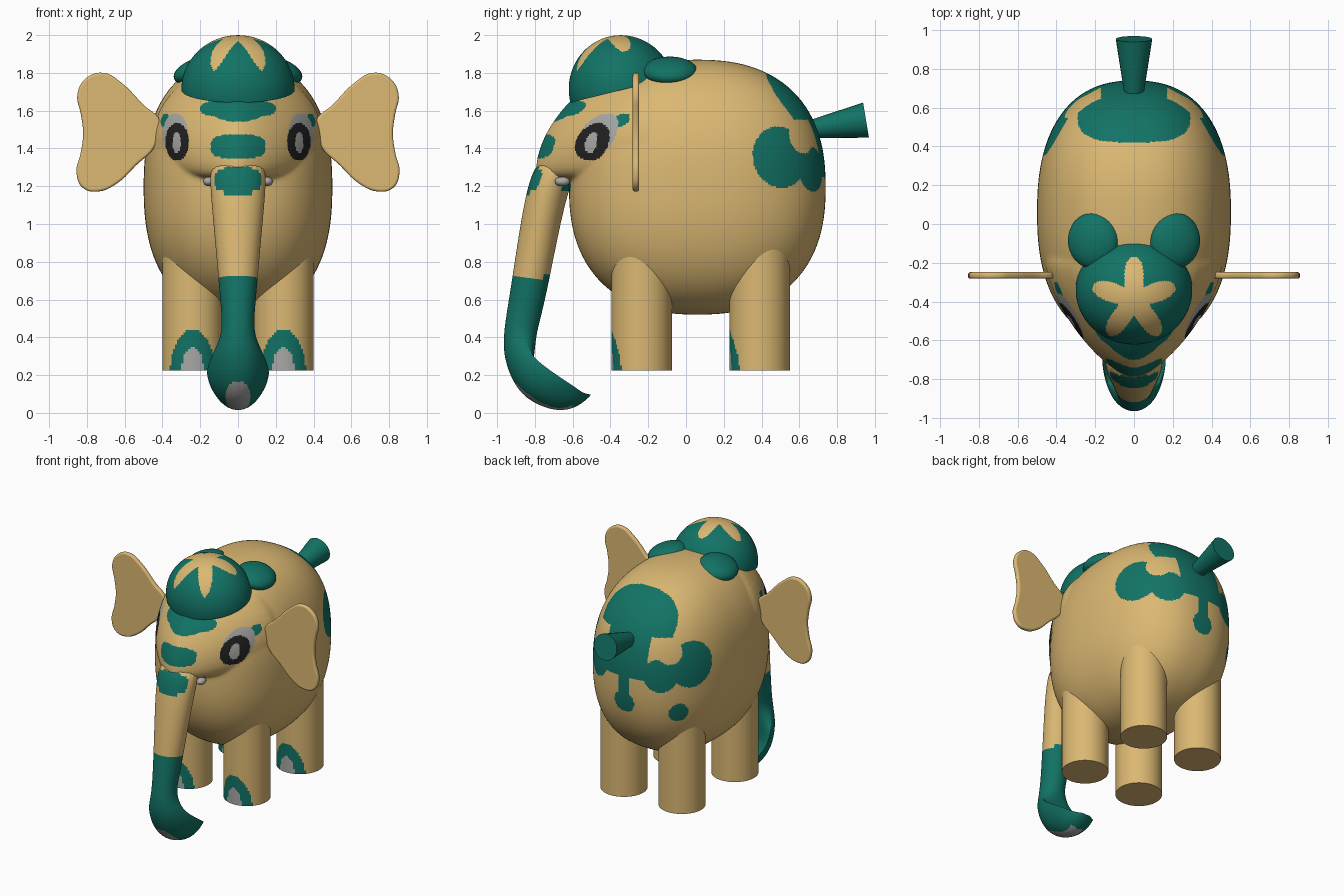
import bpy, bmesh
from math import sin, cos, pi, atan2, radians
from mathutils import Vector, Matrix

cube = bpy.data.objects.get("Cube")
if cube:
    bpy.data.objects.remove(cube, do_unlink=True)


def material(name, r, g, b):
    m = bpy.data.materials.new(name)
    m.use_nodes = True
    m.diffuse_color = (r, g, b, 1)
    node = next(n for n in m.node_tree.nodes if n.type == 'BSDF_PRINCIPLED')
    node.inputs["Base Color"].default_value = (r, g, b, 1)
    node.inputs["Roughness"].default_value = 0.7
    return m


PALETTE = [material("tan_skin", .71, .48, .17), material("teal_patch", .006, .17, .13),
           material("light_grey", .39, .39, .38), material("eye_black", .016, .015, .015)]
TAN, TEAL, GREY, BLACK = range(4)


def finish(name, data, rule=None, colour=TAN, modifiers=()):
    """Make an object, bake its modifiers, smooth it and colour its faces."""
    if isinstance(data, bmesh.types.BMesh):
        bm, data = data, bpy.data.meshes.new(name)
        bmesh.ops.recalc_face_normals(bm, faces=bm.faces)
        bm.to_mesh(data)
        bm.free()
    ob = bpy.data.objects.new(name, data)
    bpy.context.collection.objects.link(ob)
    for kind, settings in modifiers:
        mod = ob.modifiers.new(kind, kind)
        for key, value in settings.items():
            setattr(mod, key, value)
    bpy.ops.object.select_all(action='DESELECT')
    ob.select_set(True)
    bpy.context.view_layer.objects.active = ob
    bpy.ops.object.convert(target='MESH')
    ob = bpy.context.view_layer.objects.active
    ob.data.materials.clear()
    for m in PALETTE:
        ob.data.materials.append(m)
    for p in ob.data.polygons:
        p.material_index = rule(p.center, p.normal) if rule else colour
    bpy.ops.object.shade_smooth_by_angle(angle=radians(40))
    return ob


def loft(bm, rings):
    """Skin a list of closed rings and cap both ends."""
    loops = [[bm.verts.new(p) for p in ring] for ring in rings]
    n = len(loops[0])
    for a, b in zip(loops, loops[1:]):
        for i in range(n):
            j = (i + 1) % n
            bm.faces.new((a[i], a[j], b[j], b[i]))
    bm.faces.new(loops[0])
    bm.faces.new(loops[-1])


def spow(v, e):
    return abs(v) ** e * (1 if v >= 0 else -1)


def oval(u, v, cu, cv, ru, rv, n=2):
    return abs((u - cu) / ru) ** n + abs((v - cv) / rv) ** n < 1


def near(c, x, y, z, r):
    return (c - Vector((x, y, z))).length < r


def ellipsoid(name, centre, radii, colour, tilt=0):
    bm = bmesh.new()
    bmesh.ops.create_uvsphere(bm, u_segments=32, v_segments=20, radius=1)
    mat = Matrix.Translation(centre) @ Matrix.Rotation(tilt, 4, 'Y') @ Matrix.Diagonal((*radii, 1))
    bmesh.ops.transform(bm, matrix=mat, verts=bm.verts)
    return finish(name, bm, colour=colour)


# Colour rules
def trunk_stripes(c):
    return c.y < -.5 and (oval(c.x, c.z, 0, 1.41, .145, .065, 3)
                          or oval(c.x, c.z, 0, 1.23, .125, .07, 3))


def rump_patch(c):
    a, z = abs(c.x), c.z
    if c.y < .3:
        return False
    if z > 1.55 and oval(c.x, c.y, 0, .56, .29, .14, 3):
        return True
    if near(c, .32 * (1 if c.x > 0 else -1), .64, 1.47, .1):
        return False
    mirrored = Vector((a, c.y, z))
    return ((a < .17 and 1.25 < z < 1.7 and c.y > .5)
            or near(mirrored, .43, .52, 1.36, .17) or near(mirrored, .25, .66, 1.29, .12)
            or (a < .045 and 1.05 < z < 1.3) or near(c, 0, .73, 1.06, .08)
            or near(c, -.35, .585, 1.01, .07))


def body_rule(c, n):
    a, z = abs(c.x), c.z
    if c.y < -.3:
        if oval(a, z, .325, 1.43, .022, .055):
            return GREY
        if oval(a, z, .322, 1.435, .062, .1):
            return BLACK
        if oval(a, z, .332, 1.475, .066, .11):
            return GREY
        if oval(a, z, .385, 1.545, .025, .04):
            return TEAL
    forehead = c.y < -.5 and (oval(c.x, z, 0, 1.61, .2, .045, 3) or oval(c.x, z, 0, 1.59, .13, .05))
    return TEAL if forehead or trunk_stripes(c) or rump_patch(c) else TAN


def trunk_rule(c, n):
    if oval(c.x, c.z, 0, .085, .065, .085) and n.z < .2 and c.y < -.6:
        return GREY
    return TEAL if c.z < .72 or trunk_stripes(c) else TAN


def star_rule(c, n):
    x, y = c.x, c.y + .39
    r = .155 + .07 * cos(5 * (atan2(y, x) - pi / 2))
    return TAN if (x * x + y * y) ** .5 < r and c.z > 1.75 else TEAL


# Body and head, fused into one skin
bm = bmesh.new()
bmesh.ops.create_uvsphere(bm, u_segments=64, v_segments=40, radius=1)
for v in bm.verts:
    k = sum(abs(q) ** 2.4 for q in v.co) ** (-1 / 2.4)
    v.co = Vector((v.co.x * .5, v.co.y * .68, v.co.z * .675)) * k + Vector((0, .06, 1.195))
head = [(1.78, .27, .2), (1.72, .33, .34), (1.64, .40, .43), (1.55, .44, .5), (1.46, .46, .555),
        (1.36, .455, .59), (1.28, .42, .6), (1.24, .35, .58), (1.22, .2, .45)]
loft(bm, [[(a * spow(cos(t), 1.33), -.2 + b * spow(sin(t), 1.33), z)
           for t in (2 * pi * i / 64 for i in range(64))] for z, a, b in head])
finish("body_and_head", bm, body_rule, modifiers=[
    ("SUBSURF", {"levels": 1}),
    ("REMESH", {"mode": 'VOXEL', "voxel_size": .0098}),
    ("SMOOTH", {"factor": .5, "iterations": 14})])

# Trunk: outer y z, inner y z, half width, hollowness of the scoop
sections = [(-.78, 1.36, -.55, 1.34, .15, 0), (-.843, 1.2, -.62, 1.2, .15, 0),
            (-.89, .92, -.685, .9, .122, 0), (-.93, .65, -.74, .62, .098, 0),
            (-.955, .5, -.775, .48, .085, 0), (-.968, .39, -.79, .42, .09, 0),
            (-.963, .28, -.76, .33, .135, .3), (-.91, .14, -.70, .25, .168, .8),
            (-.825, .055, -.64, .19, .165, 1), (-.69, .005, -.57, .14, .125, 1),
            (-.585, .022, -.53, .115, .08, .8), (-.51, .085, -.495, .105, .03, .3)]
rings = []
for oy, oz, iy, iz, w, hollow in sections:
    outer, inner = Vector((0, oy, oz)), Vector((0, iy, iz))
    ring = []
    for i in range(24):
        t = 2 * pi * i / 24
        s = sin(t)
        cup = 1 - 1.4 * s if s > 0 else 1 + 2 * s
        d = (1 - hollow) * s + hollow * cup
        ring.append((outer + inner) / 2 + (inner - outer) / 2 * d + Vector((w * cos(t), 0, 0)))
    rings.append(ring)
bm = bmesh.new()
loft(bm, rings)
finish("trunk", bm, trunk_rule, modifiers=[("SUBSURF", {"levels": 3})])

# Legs with painted toes
for side, sx in (("left", 1), ("right", -1)):
    for end, cy in (("front", -.235), ("back", .39)):
        def toe_rule(c, n, cx=.24 * sx, cy=cy):
            if c.y > cy or abs(n.z) > .5:
                return TAN
            if oval(c.x, c.z, cx, .225, .058, .125):
                return GREY
            return TEAL if oval(c.x, c.z, cx, .225, .118, .215) else TAN
        bm = bmesh.new()
        loft(bm, [[(.24 * sx + .16 * cos(2 * pi * i / 80), cy + .16 * sin(2 * pi * i / 80), .225 + k * .0125)
                   for i in range(80)] for k in range(56)])
        finish(f"{end}_{side}_leg", bm, toe_rule)

# Ears: rounded flat plates
outline = [(.41, 1.54), (.5, 1.63), (.62, 1.75), (.71, 1.8), (.8, 1.775), (.85, 1.69), (.832, 1.58),
           (.82, 1.48), (.832, 1.38), (.855, 1.27), (.82, 1.19), (.74, 1.172), (.64, 1.215),
           (.54, 1.31), (.44, 1.41)]
for side, sx in (("left", 1), ("right", -1)):
    cu = bpy.data.curves.new("ear", 'CURVE')
    cu.dimensions = '2D'
    cu.fill_mode = 'BOTH'
    cu.extrude, cu.bevel_depth, cu.bevel_resolution, cu.offset = .004, .013, 3, -.013
    sp = cu.splines.new('BEZIER')
    sp.bezier_points.add(len(outline) - 1)
    sp.use_cyclic_u = True
    sp.resolution_u = 5
    for bp, (x, z) in zip(sp.bezier_points, outline):
        bp.co = (x * sx, z, 0)
        bp.handle_left_type = bp.handle_right_type = 'AUTO'
    ear = finish(f"{side}_ear", cu)
    ear.data.transform(Matrix.Translation((0, -.265, 0)) @ Matrix.Rotation(pi / 2, 4, 'X'))

# Cap: tilted dome with a star on top, and two round puffs behind it
bm = bmesh.new()
bmesh.ops.create_uvsphere(bm, u_segments=160, v_segments=90, radius=1)
bmesh.ops.delete(bm, geom=[v for v in bm.verts if v.co.z < -.01], context='VERTS')
bmesh.ops.transform(bm, verts=bm.verts, matrix=Matrix.Translation((0, -.34, 1.71))
                    @ Matrix.Rotation(radians(14), 4, 'X') @ Matrix.Diagonal((.3, .28, .29, 1)))
finish("cap", bm, star_rule)
for side, sx in (("left", 1), ("right", -1)):
    ellipsoid(f"{side}_cap_puff", (.21 * sx, -.085, 1.81), (.135, .145, .068), TEAL, .3 * sx)
    ellipsoid(f"{side}_mouth_corner", (.155 * sx, -.655, 1.225), (.03, .04, .025), GREY)

# Tail: flared cone
start, end = Vector((0, .62, 1.495)), Vector((0, .953, 1.55))
side_axis = Vector((1, 0, 0))
up_axis = side_axis.cross((end - start).normalized())
bm = bmesh.new()
loft(bm, [[p + r * (cos(2 * pi * i / 24) * side_axis + sin(2 * pi * i / 24) * up_axis) for i in range(24)]
          for p, r in ((start, .042), (end, .094))])
finish("tail", bm, colour=TEAL)
